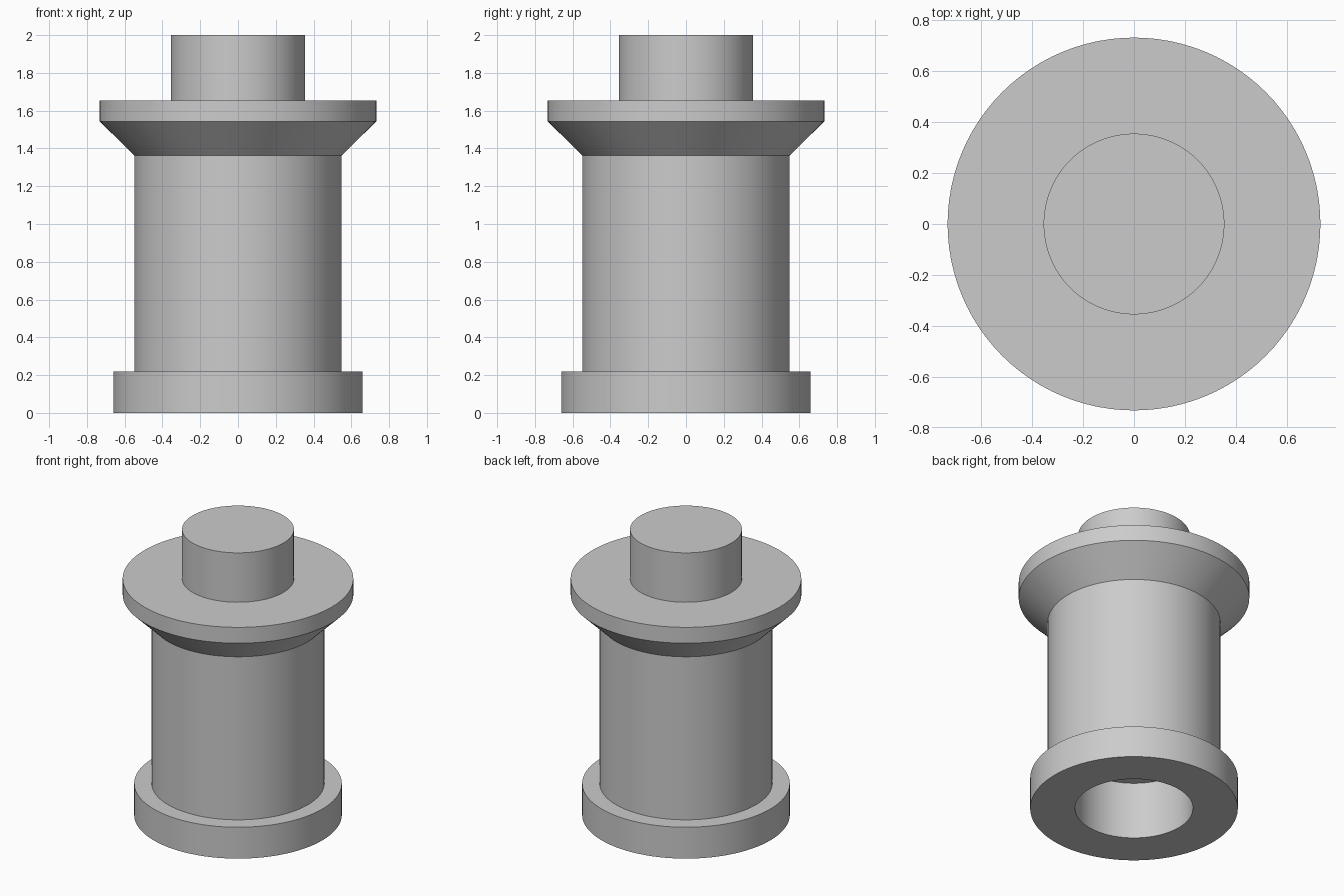
import bpy
import bmesh
import math

default = bpy.data.objects.get("Cube")
if default:
    bpy.data.objects.remove(default, do_unlink=True)

SEGMENTS = 96

grey = bpy.data.materials.new("plain grey")
grey.use_nodes = True
colour = (0.6, 0.6, 0.6, 1)
grey.diffuse_color = colour
grey.node_tree.nodes["Principled BSDF"].inputs["Base Color"].default_value = colour


def lathe(name, profile):
    """Revolve a (radius, height) profile around the z axis."""
    bm = bmesh.new()
    verts = [bm.verts.new((r, 0, z)) for r, z in profile]
    edges = [bm.edges.new(pair) for pair in zip(verts, verts[1:])]
    bmesh.ops.spin(bm, geom=verts + edges, cent=(0, 0, 0), axis=(0, 0, 1),
                   angle=math.tau, steps=SEGMENTS, use_duplicate=False)
    bmesh.ops.remove_doubles(bm, verts=bm.verts, dist=0.0001)
    bmesh.ops.recalc_face_normals(bm, faces=bm.faces)
    mesh = bpy.data.meshes.new(name)
    bm.to_mesh(mesh)
    bm.free()
    mesh.materials.append(grey)
    obj = bpy.data.objects.new(name, mesh)
    bpy.context.collection.objects.link(obj)
    bpy.ops.object.select_all(action="DESELECT")
    obj.select_set(True)
    bpy.context.view_layer.objects.active = obj
    bpy.ops.object.shade_smooth_by_angle(angle=math.radians(30))
    return obj


# One solid turned piece: blind socket, foot, barrel, flared collar and top stud
socket_radius, socket_depth = 0.374, 0.40
foot_radius, foot_top = 0.659, 0.22
barrel_radius, barrel_top = 0.548, 1.362
collar_radius, flare_top, collar_top = 0.732, 1.543, 1.654
stud_radius, stud_top = 0.355, 2.0

lathe("turned_post", [
    (0, socket_depth), (socket_radius, socket_depth), (socket_radius, 0),
    (foot_radius, 0), (foot_radius, foot_top),
    (barrel_radius, foot_top), (barrel_radius, barrel_top),
    (collar_radius, flare_top), (collar_radius, collar_top),
    (stud_radius, collar_top), (stud_radius, stud_top), (0, stud_top),
])
